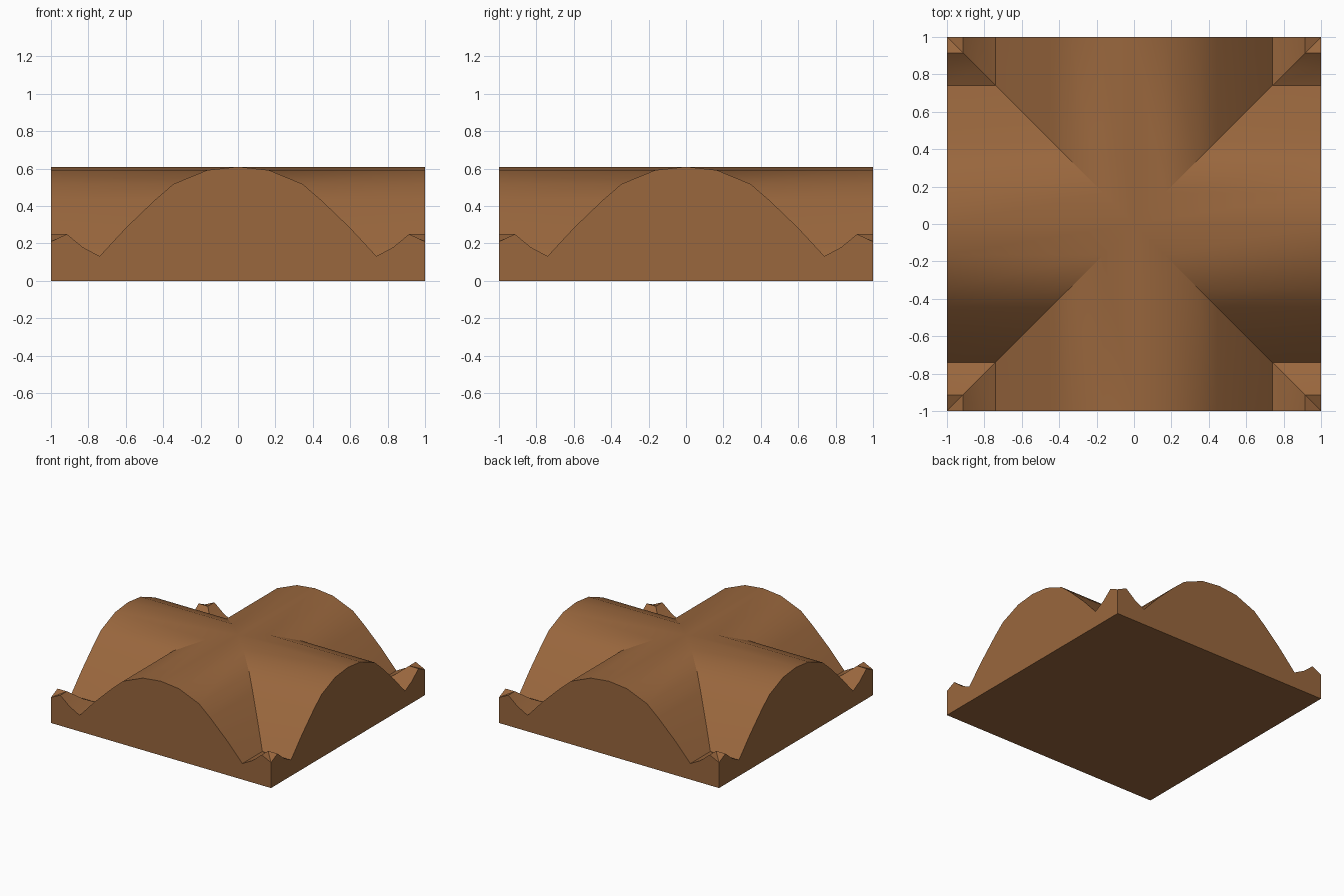
import bpy, bmesh, math
from mathutils import Matrix

if "Cube" in bpy.data.objects:
    bpy.data.objects.remove(bpy.data.objects["Cube"])

# Half cross-section of the crossing vaults: distance from the ridge, height
HALF = [(0, 0.61), (0.165, 0.592), (0.345, 0.518), (0.445, 0.432), (0.60, 0.283),
        (0.74, 0.132), (0.83, 0.18), (0.915, 0.25), (1.0, 0.21)]
profile = [(-u, z) for u, z in HALF[:0:-1]] + HALF

bm = bmesh.new()


def face(points, turn):
    # Add one face of a quarter, dropping repeated points
    unique = []
    for p in points:
        if p not in unique:
            unique.append(p)
    bm.faces.new([bm.verts.new(turn @ Matrix.Translation(p).to_translation()) for p in unique])


# Four wedge-shaped quarters, meeting along the diagonals
for k in range(4):
    turn = Matrix.Rotation(k * math.pi / 2, 3, 'Z')
    for (a, za), (b, zb) in zip(profile, profile[1:]):
        # roof strip from the diagonal out to the edge
        face([(abs(a), a, za), (1, a, za), (1, b, zb), (abs(b), b, zb)], turn)
        # wall below it
        face([(1, a, 0), (1, b, 0), (1, b, zb), (1, a, za)], turn)
    # underside quarter
    face([(0, 0, 0)] + [(1, u, 0) for u, z in reversed(profile)], turn)

bmesh.ops.remove_doubles(bm, verts=bm.verts, dist=1e-4)
bmesh.ops.recalc_face_normals(bm, faces=bm.faces)

mesh = bpy.data.meshes.new("cross_vault_roof")
bm.to_mesh(mesh)
bm.free()
roof = bpy.data.objects.new("cross_vault_roof", mesh)
bpy.context.collection.objects.link(roof)

# Brown finish
brown = bpy.data.materials.new("brown")
brown.diffuse_color = (0.32, 0.135, 0.047, 1)
brown.use_nodes = True
brown.node_tree.nodes["Principled BSDF"].inputs["Base Color"].default_value = brown.diffuse_color
mesh.materials.append(brown)

# Smooth vaults with sharp valleys and rims
bpy.context.view_layer.objects.active = roof
roof.select_set(True)
bpy.ops.object.shade_smooth_by_angle(angle=math.radians(30))
